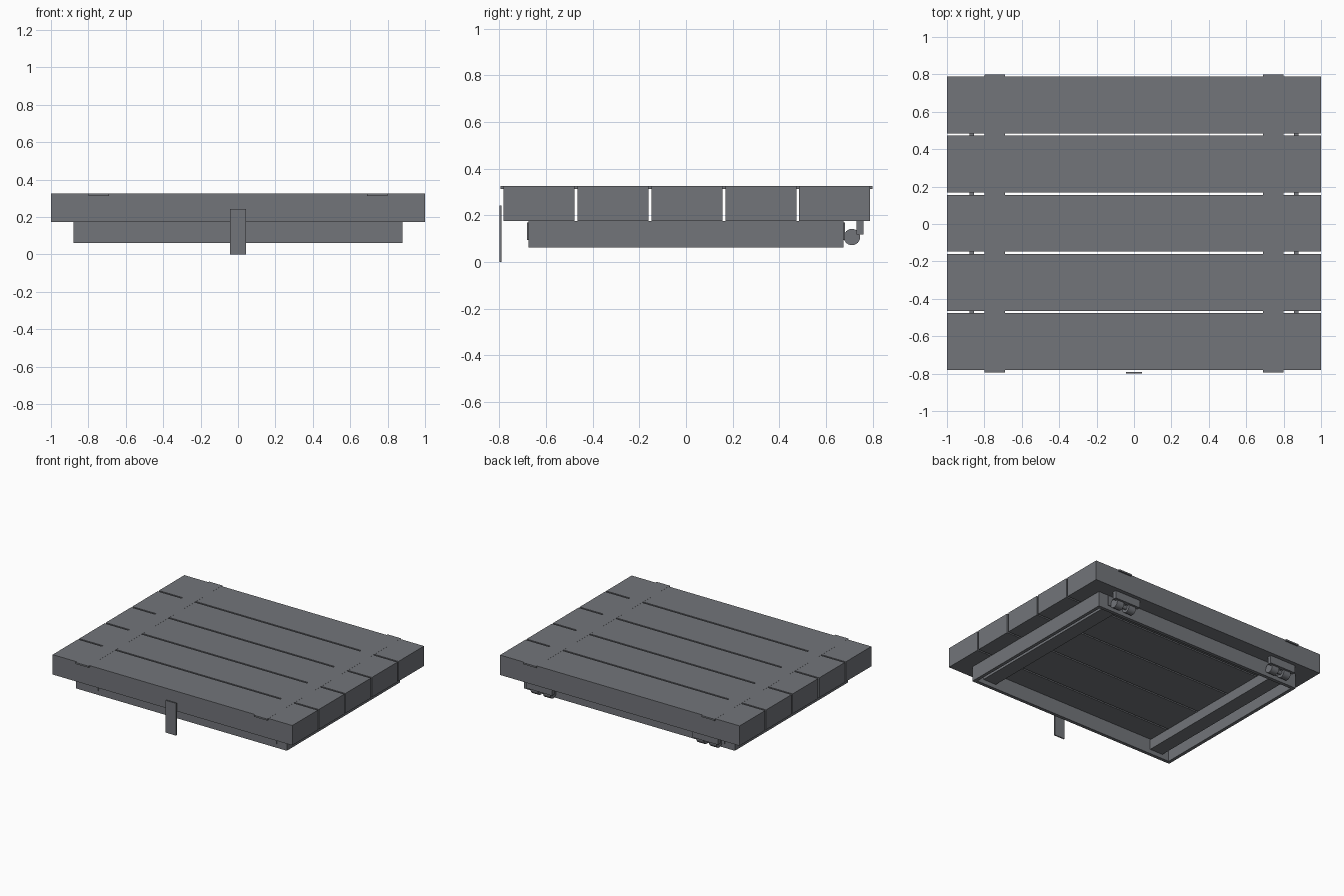
import bpy, bmesh
from mathutils import Matrix, Vector

if "Cube" in bpy.data.objects:
    bpy.data.objects.remove(bpy.data.objects["Cube"])

iron = bpy.data.materials.new("slate grey")
iron.diffuse_color = (0.17, 0.178, 0.195, 1)
iron.use_nodes = True
iron.node_tree.nodes["Principled BSDF"].inputs["Base Color"].default_value = iron.diffuse_color


def finish(bm, name):
    me = bpy.data.meshes.new(name)
    bm.to_mesh(me)
    bm.free()
    me.materials.append(iron)
    ob = bpy.data.objects.new(name, me)
    bpy.context.collection.objects.link(ob)
    return ob


def box(name, x0, x1, y0, y1, z0, z1):
    x0, x1 = sorted((x0, x1))
    bm = bmesh.new()
    m = Matrix.Translation(((x0 + x1) / 2, (y0 + y1) / 2, (z0 + z1) / 2)) \
        @ Matrix.Diagonal((x1 - x0, y1 - y0, z1 - z0, 1))
    bmesh.ops.create_cube(bm, size=1, matrix=m)
    return finish(bm, name)


def rod_x(name, x, y, z, r, length):
    bm = bmesh.new()
    m = Matrix.Translation((x, y, z)) @ Matrix.Rotation(1.5707963, 4, 'Y')
    bmesh.ops.create_cone(bm, cap_ends=True, segments=24, radius1=r, radius2=r,
                          depth=length, matrix=m)
    for f in bm.faces:
        f.smooth = len(f.verts) == 4
    for e in bm.edges:
        e.smooth = all(f.smooth for f in e.link_faces)
    return finish(bm, name)


# five deck planks with narrow gaps
pitch, width = 0.3165, 0.304
for i in range(5):
    y = -0.781 + i * pitch
    box(f"plank_{i + 1}", -1, 1, y, y + width, 0.175, 0.325)

# thin front and back frame rails
box("front_frame_rail", -0.88, 0.88, -0.675, -0.65, 0.062, 0.175)
box("back_frame_rail", -0.88, 0.88, 0.65, 0.675, 0.062, 0.175)

for s, side in ((-1, "left"), (1, "right")):
    # frame side, hidden beam and flush strap across the planks
    box(f"{side}_frame_rail", s * 0.855, s * 0.88, -0.65, 0.65, 0.062, 0.175)
    box(f"{side}_under_beam", s * 0.69, s * 0.80, -0.681, 0.681, 0.095, 0.17)
    box(f"{side}_top_strap", s * 0.69, s * 0.80, -0.795, 0.80, 0.314, 0.3255)
    # hinge: leaf, two knuckles and pin
    box(f"{side}_hinge_leaf", s * 0.585, s * 0.80, 0.73, 0.76, 0.117, 0.175)
    for k, x in enumerate((0.64, 0.745)):
        rod_x(f"{side}_hinge_knuckle_{k + 1}", s * x, 0.711, 0.107, 0.035, 0.06)
    rod_x(f"{side}_hinge_pin", s * 0.692, 0.711, 0.107, 0.015, 0.15)

# hanging pull tab at the front
box("pull_tab", -0.043, 0.043, -0.80, -0.791, 0, 0.243)
